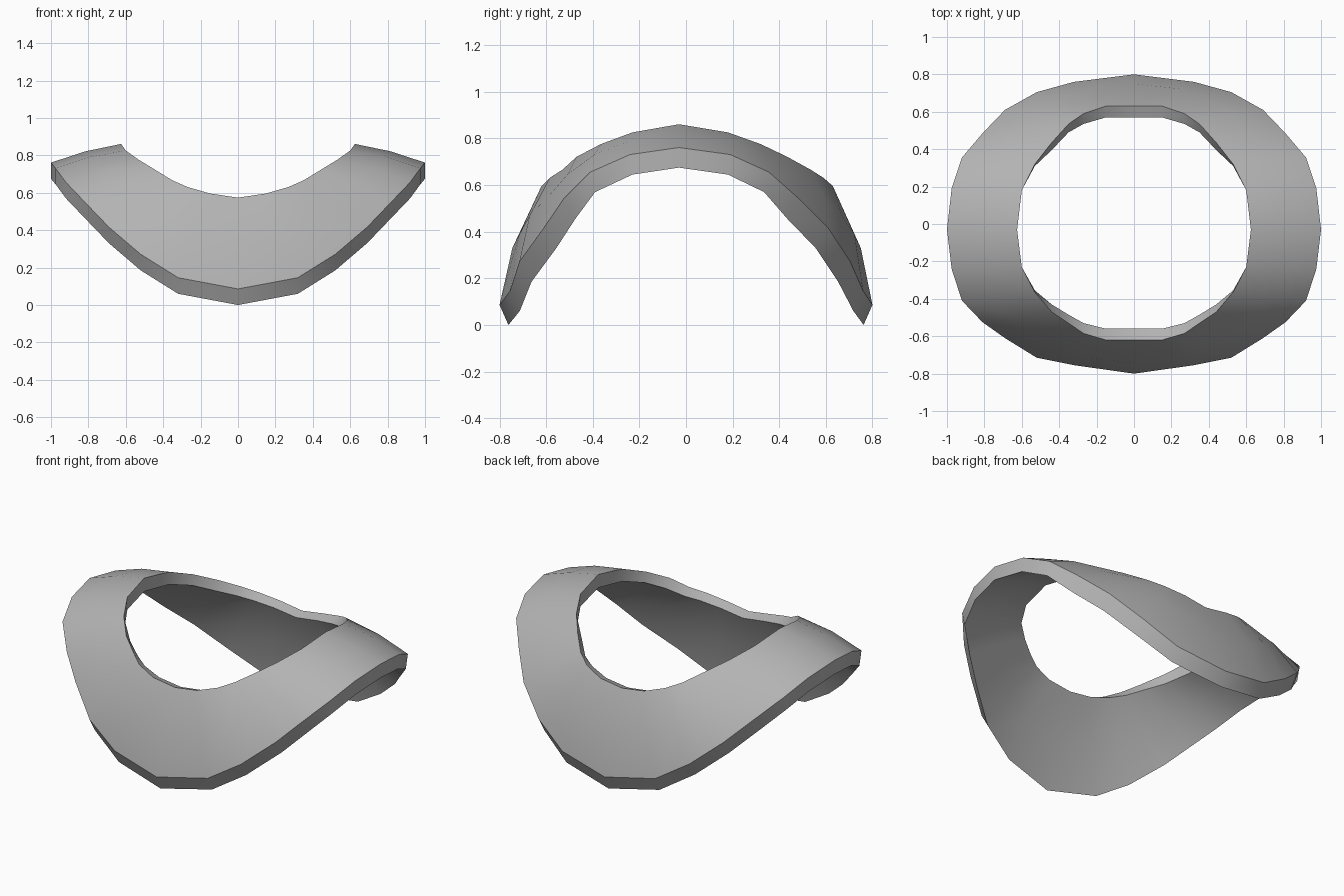
import bpy, bmesh
from mathutils import Vector

cube = bpy.data.objects.get("Cube")
if cube:
    bpy.data.objects.remove(cube, do_unlink=True)

# Single grey material
mat = bpy.data.materials.new("mid grey")
grey = (0.45, 0.45, 0.45, 1)
mat.diffuse_color = grey
mat.use_nodes = True
mat.node_tree.nodes["Principled BSDF"].inputs["Base Color"].default_value = grey

# Edge stations of a quarter, from the centre line (x = 0) out to the side:
# x, z, y at the back, y at the front
OUTER = [(0, .09, .80, -.80), (.32, .15, .76, -.755), (.52, .275, .705, -.715),
         (.69, .42, .61, -.61), (.81, .545, .485, -.525), (.92, .66, .355, -.41),
         (.975, .735, .19, -.24), (1, .765, -.03, -.03)]
INNER = [(0, .578, .63, -.62), (.15, .60, .63, -.62), (.27, .635, .59, -.585),
         (.35, .67, .535, -.53), (.44, .725, .435, -.47), (.53, .78, .32, -.365),
         (.60, .83, .18, -.23), (.625, .865, -.03, -.03)]
# Thickness offsets per station: inward in y, and down
OUTER_IN = [.038, .042, .052, .054, .05, .02, .01, 0]
INNER_IN = [.06, .06, .055, .045, .04, .01, 0, 0]
INNER_DOWN = [.02, .022, .03, .04, .05, .065, .077, .083]
BULGE = [.035, .033, .03, .026, .022, .018, .014, .01]


def section(i, side):
    """Six-point cross-section of the band; side is 2 for back, 3 for front."""
    sign = 1 if side == 2 else -1
    outer = Vector((OUTER[i][0], OUTER[i][side], OUTER[i][1]))
    inner = Vector((INNER[i][0], INNER[i][side], INNER[i][1]))
    t = i / 7
    bulge = Vector((.6 * t, sign * (1 - t), .4 + .6 * t)) * BULGE[i]
    if i == 0:
        bulge.z = 0
    mid = (outer + inner) / 2 + bulge
    drop_out = Vector((0, -sign * OUTER_IN[i], -.086))
    drop_in = Vector((0, -sign * INNER_IN[i], -INNER_DOWN[i]))
    drop_mid = (drop_out + drop_in) / 2
    return [inner, mid, outer, outer + drop_out, mid + drop_mid, inner + drop_in]


# Half ring from back centre round to front centre, then mirrored in x
half = [section(i, 2) for i in range(8)] + [section(i, 3) for i in range(6, -1, -1)]
other = [[Vector((-p.x, p.y, p.z)) for p in s] for s in reversed(half[1:-1])]
sections = half + other

# Skin the closed loop of sections
bm = bmesh.new()
rings = [[bm.verts.new(p) for p in s] for s in sections]
for i, ring in enumerate(rings):
    nxt = rings[(i + 1) % len(rings)]
    for k in range(6):
        m = (k + 1) % 6
        bm.faces.new((ring[k], nxt[k], nxt[m], ring[m]))

# Stand exactly on the ground
low = min(v.co.z for v in bm.verts)
for v in bm.verts:
    v.co.z -= low
mesh = bpy.data.meshes.new("saddle_ring")
bm.to_mesh(mesh)
bm.free()
mesh.materials.append(mat)

ring_obj = bpy.data.objects.new("saddle_ring", mesh)
bpy.context.collection.objects.link(ring_obj)
for o in bpy.context.selected_objects:
    o.select_set(False)
ring_obj.select_set(True)
bpy.context.view_layer.objects.active = ring_obj
bpy.ops.object.shade_smooth_by_angle(angle=0.52)
